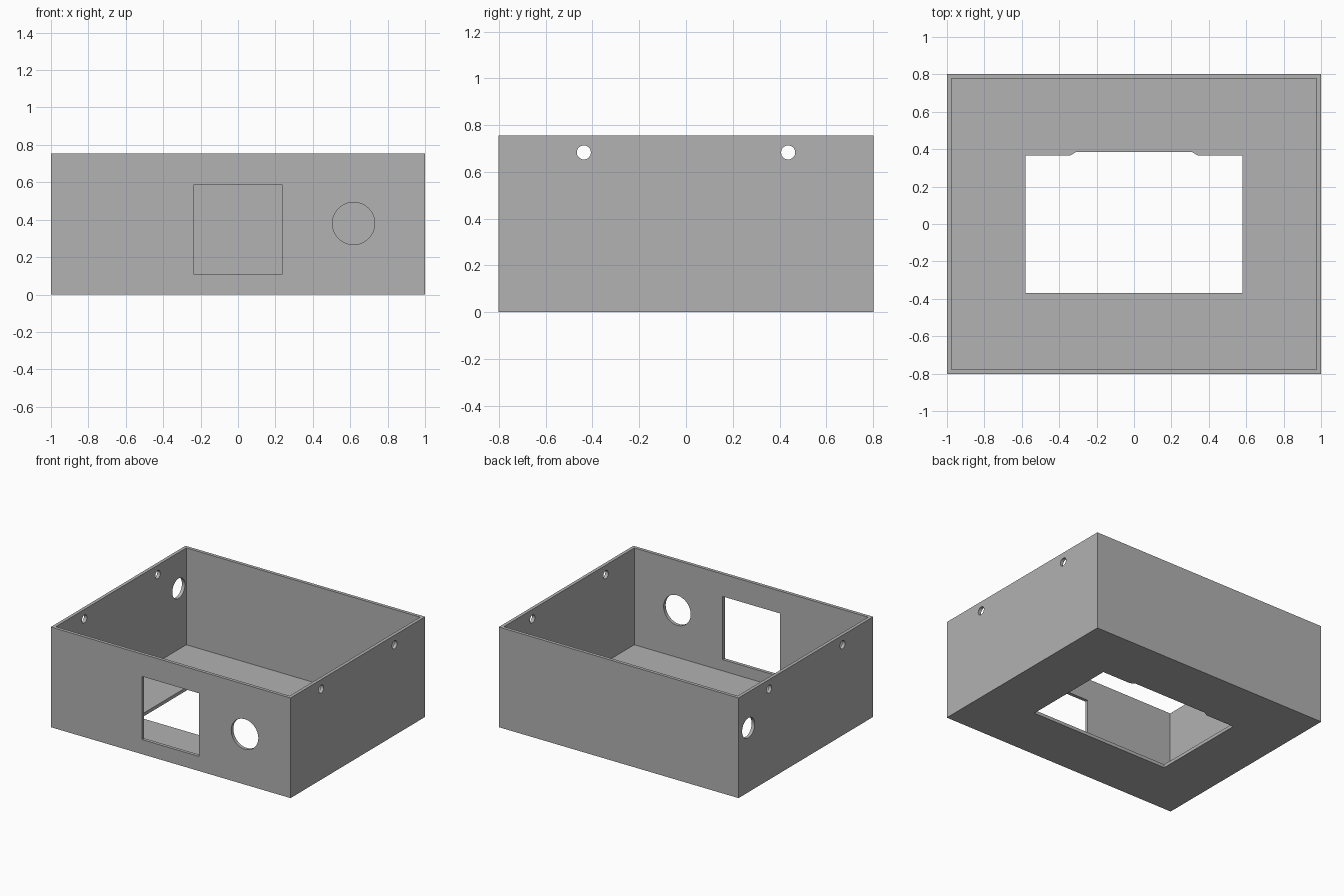
import bpy, bmesh, math
from mathutils import Matrix, Vector

cube = bpy.data.objects.get("Cube")
if cube:
    bpy.data.objects.remove(cube, do_unlink=True)

W, D, H, T = 2.0, 1.604, 0.755, 0.025   # outer size and wall thickness

grey = bpy.data.materials.new("plain grey")
grey.use_nodes = True
colour = (0.445, 0.445, 0.445, 1)
grey.diffuse_color = colour
grey.node_tree.nodes["Principled BSDF"].inputs["Base Color"].default_value = colour


def prism(name, outline, depth, matrix=Matrix()):
    """Extrude a closed 2D outline along its local z, then place it."""
    bm = bmesh.new()
    face = bm.faces.new([bm.verts.new((x, y, 0)) for x, y in outline])
    top = bmesh.ops.extrude_face_region(bm, geom=[face])["geom"]
    bmesh.ops.translate(bm, vec=(0, 0, depth),
                        verts=[v for v in top if isinstance(v, bmesh.types.BMVert)])
    bmesh.ops.recalc_face_normals(bm, faces=bm.faces)
    bmesh.ops.transform(bm, matrix=matrix, verts=bm.verts)
    mesh = bpy.data.meshes.new(name)
    bm.to_mesh(mesh)
    bm.free()
    mesh.materials.append(grey)
    obj = bpy.data.objects.new(name, mesh)
    bpy.context.collection.objects.link(obj)
    return obj


def rect(x0, x1, y0, y1):
    return [(x0, y0), (x1, y0), (x1, y1), (x0, y1)]


def circle(cx, cy, r, n=48):
    return [(cx + r * math.cos(math.tau * i / n), cy + r * math.sin(math.tau * i / n))
            for i in range(n)]


def cut(target, cutter):
    mod = target.modifiers.new("cut", 'BOOLEAN')
    mod.operation, mod.solver, mod.object = 'DIFFERENCE', 'EXACT', cutter
    bpy.context.view_layer.objects.active = target
    bpy.ops.object.modifier_apply(modifier=mod.name)
    bpy.data.objects.remove(cutter, do_unlink=True)


def facing(axis_x, axis_y, origin):
    """Frame whose local x and y run along the given axes."""
    a, b = Vector(axis_x), Vector(axis_y)
    m = Matrix((a, b, a.cross(b))).transposed().to_4x4()
    return Matrix.Translation(origin) @ m


# Open-topped box
box = prism("enclosure_box", rect(-W / 2, W / 2, -D / 2, D / 2), H)
cut(box, prism("cavity", rect(-W / 2 + T, W / 2 - T, -D / 2 + T, D / 2 - T), H,
               Matrix.Translation((0, 0, T))))

# Floor window with a shallow chamfered notch at the back
half = [(0.58, -0.37), (0.58, 0.365), (0.343, 0.365), (0.31, 0.385)]
window = half + [(-x, y) for x, y in reversed(half)]
cut(box, prism("floor_window", window, 0.2, Matrix.Translation((0, 0, -0.1))))

# Square and round openings in the front wall
front = facing((1, 0, 0), (0, 0, 1), (0, -D / 2 + 0.1, 0))
cut(box, prism("front_square", rect(-0.238, 0.238, 0.11, 0.586), 0.2, front))
cut(box, prism("front_round", circle(0.618, 0.38, 0.113), 0.2, front))

# Screw holes through both side walls, cable hole in the right wall
across = facing((0, 1, 0), (0, 0, 1), (-W / 2 - 0.1, 0, 0))
for y in (-0.437, 0.437):
    cut(box, prism("screw_hole", circle(y, 0.683, 0.03), W + 0.2, across))
cut(box, prism("cable_hole", circle(0.685, 0.485, 0.075), 0.2, across))

# Smooth hole walls, crisp edges elsewhere
bpy.ops.object.select_all(action='DESELECT')
box.select_set(True)
bpy.context.view_layer.objects.active = box
bpy.ops.object.shade_smooth_by_angle(angle=math.radians(30))
